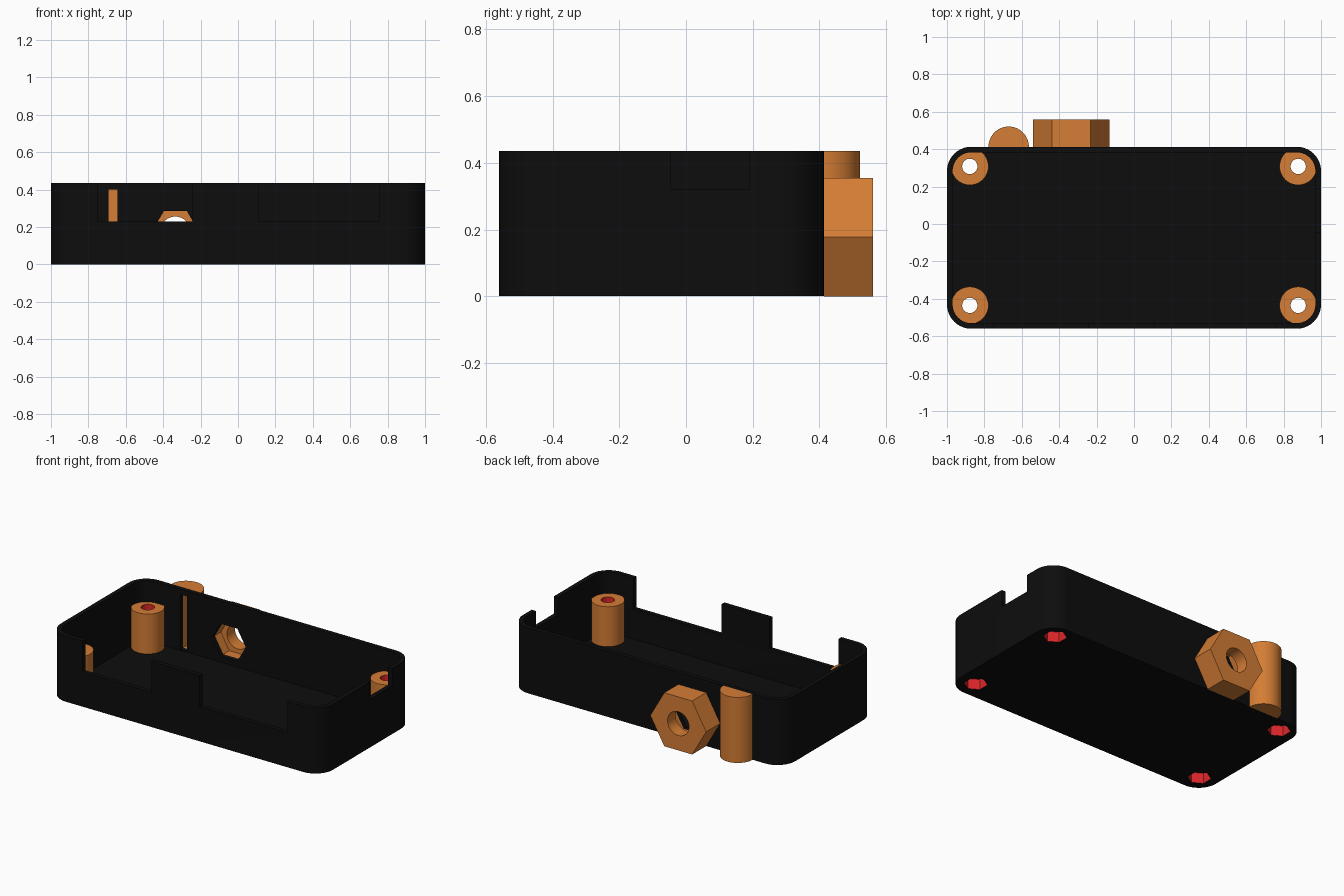
import bpy, bmesh, math
from mathutils import Vector

if "Cube" in bpy.data.objects:
    bpy.data.objects.remove(bpy.data.objects["Cube"])

X, Y0, Y1, H = 1.0, -0.56, 0.413, 0.435   # case outline and height
WALL, FLOOR, R = 0.03, 0.03, 0.13
POST_TOP = 0.295


def material(name, rgb):
    m = bpy.data.materials.new(name)
    m.diffuse_color = (*rgb, 1)
    m.use_nodes = True
    m.node_tree.nodes["Principled BSDF"].inputs["Base Color"].default_value = m.diffuse_color
    return m


BLACK = material("black_plastic", (0.004, 0.004, 0.004))
ORANGE = material("orange_plastic", (0.66, 0.205, 0.035))
RED = material("red_plastic", (0.72, 0.02, 0.022))


def prism(name, outline, lo, hi, mat, axis="z"):
    """Extrude a 2D outline along z, or an xz outline along y."""
    def place(p, t):
        return Vector((p[0], p[1], t)) if axis == "z" else Vector((p[0], t, p[1]))
    bm = bmesh.new()
    a = [bm.verts.new(place(p, lo)) for p in outline]
    b = [bm.verts.new(place(p, hi)) for p in outline]
    bm.faces.new(a)
    bm.faces.new(b)
    for i in range(len(a)):
        j = (i + 1) % len(a)
        bm.faces.new((a[i], a[j], b[j], b[i]))
    bmesh.ops.recalc_face_normals(bm, faces=bm.faces)
    me = bpy.data.meshes.new(name)
    bm.to_mesh(me)
    bm.free()
    me.materials.append(mat)
    ob = bpy.data.objects.new(name, me)
    bpy.context.collection.objects.link(ob)
    return ob


def ring(cx, cy, r, n, start=0.0, sweep=2 * math.pi):
    steps = n if sweep > 6 else n + 1
    return [(cx + r * math.cos(start + sweep * i / n),
             cy + r * math.sin(start + sweep * i / n)) for i in range(steps)]


def rect(x0, x1, y0, y1):
    return [(x0, y0), (x1, y0), (x1, y1), (x0, y1)]


def rounded(inset):
    r, pts = R - inset, []
    corners = [(X - R, Y1 - R), (R - X, Y1 - R), (R - X, Y0 + R), (X - R, Y0 + R)]
    for k, (cx, cy) in enumerate(corners):
        pts += ring(cx, cy, r, 10, k * math.pi / 2, math.pi / 2)
    return pts


def boolean(target, tool, op="DIFFERENCE"):
    tool.hide_render = True
    m = target.modifiers.new("bool", "BOOLEAN")
    m.operation, m.object, m.solver = op, tool, "EXACT"
    m.material_mode = "TRANSFER"
    bpy.context.view_layer.objects.active = target
    bpy.ops.object.modifier_apply(modifier=m.name)
    bpy.data.objects.remove(tool)


def smooth(ob):
    bpy.ops.object.select_all(action="DESELECT")
    ob.select_set(True)
    bpy.context.view_layer.objects.active = ob
    bpy.ops.object.shade_smooth_by_angle(angle=math.radians(30))


POSTS = [(sx * 0.878, y) for sx in (-1, 1) for y in (-0.435, 0.308)]


def cut_screw(ob, x, y):
    """Screw hole and hexagonal nut pocket, both lined in red."""
    boolean(ob, prism("screw_cutter", ring(x, y, 0.041, 24), -0.1, 0.5, RED))
    boolean(ob, prism("pocket_cutter", ring(x, y, 0.072, 6, math.pi / 6), -0.1, 0.07, RED))


# Open case with rounded corners
case = prism("case", rounded(0), 0, H, BLACK)
boolean(case, prism("cavity_cutter", rounded(WALL), FLOOR, 1, BLACK))

# Connector notches: two in the front wall, one in the right wall
for x0, x1 in ((-0.75, -0.243), (0.11, 0.755)):
    boolean(case, prism("notch_cutter", rect(x0, x1, Y0 - 0.1, Y0 + 0.06), 0.23, 1, BLACK))
boolean(case, prism("notch_cutter", rect(0.94, 1.1, -0.045, 0.19), 0.32, 1, BLACK))

# Screw posts, trimmed to the inside of the walls
for x, y in POSTS:
    cut_screw(case, x, y)
    post = prism("screw_post", ring(x, y, 0.1, 40), FLOOR - 0.01, POST_TOP, ORANGE)
    boolean(post, prism("trim", rounded(WALL), -0.1, 1, ORANGE), "INTERSECT")
    cut_screw(post, x, y)
    smooth(post)

# Hexagonal boss on the back, with nut trap inside and round outlet
NX, NZ = -0.335, 0.1775
boss = prism("hex_boss", ring(NX, NZ, 0.205, 6), Y1, 0.56, ORANGE, "y")
for ob, mat in ((case, BLACK), (boss, ORANGE)):
    boolean(ob, prism("trap_cutter", ring(NX, NZ, 0.124, 6), 0.36, 0.475, mat, "y"))
boolean(boss, prism("outlet_cutter", ring(NX, NZ, 0.079, 32), 0.42, 0.7, ORANGE, "y"))

# Half-round column on the back, with a slot open to the inside
column = prism("half_column", ring(-0.67, Y1, 0.108, 32, 0, math.pi), 0, H, ORANGE)
for ob, mat in ((case, BLACK), (column, ORANGE)):
    boolean(ob, prism("slot_cutter", rect(-0.692, -0.643, 0.36, 0.46), FLOOR + 0.005, 0.4, mat))

for ob in (case, boss, column):
    smooth(ob)
